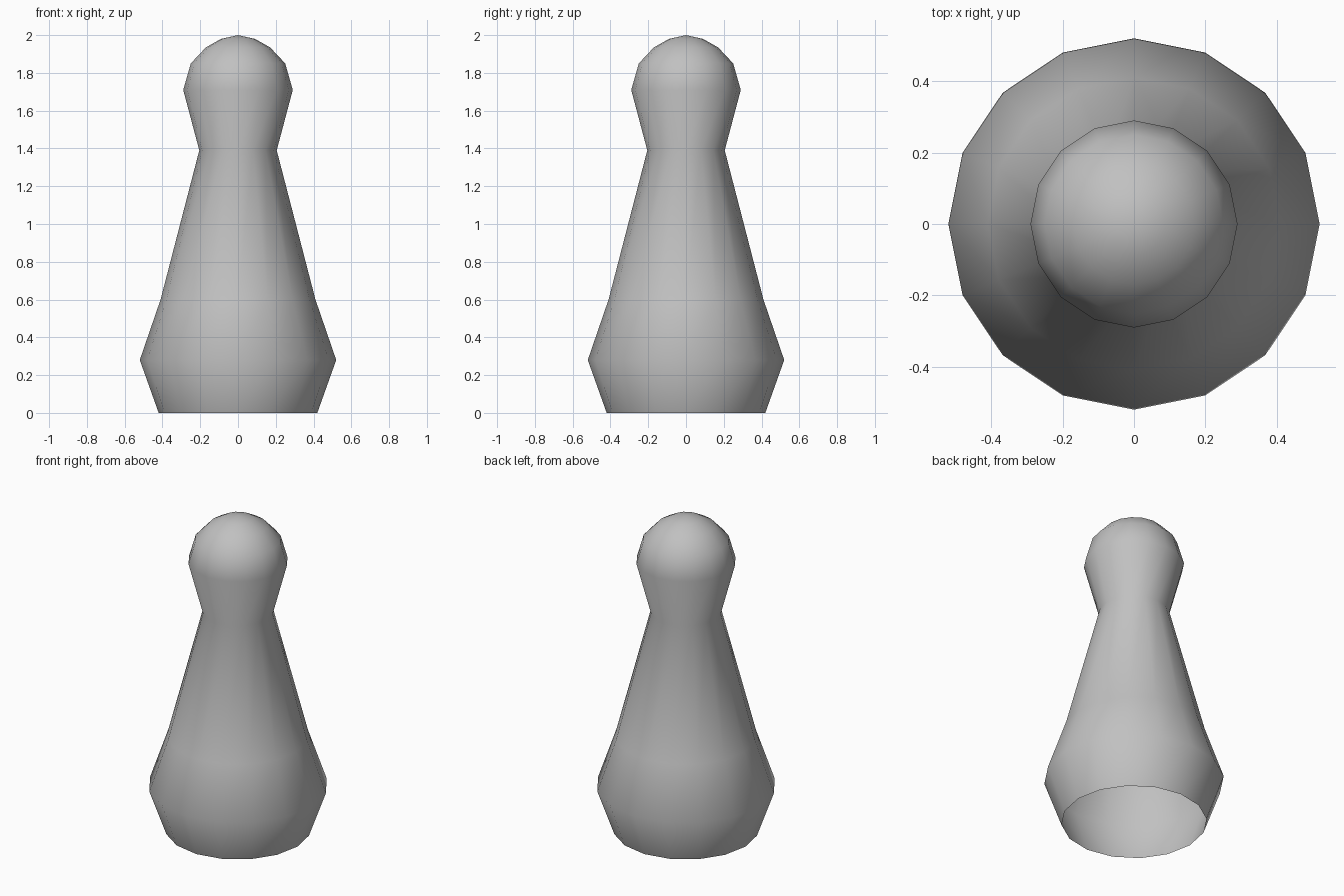
import bpy, bmesh
from math import cos, sin, tau

cube = bpy.data.objects.get("Cube")
if cube:
    bpy.data.objects.remove(cube, do_unlink=True)

SIDES = 16

grey = bpy.data.materials.new("plain_grey")
grey.use_nodes = True
colour = (0.53, 0.53, 0.53, 1)
grey.diffuse_color = colour
grey.node_tree.nodes["Principled BSDF"].inputs["Base Color"].default_value = colour

# Profile (radius, height): open foot, belly, waist, neck, head
profile = [(0.42, 0), (0.52, 0.28), (0.41, 0.6), (0.205, 1.39),
           (0.29, 1.71), (0.25, 1.85), (0.17, 1.935), (0.09, 1.98)]

bm = bmesh.new()
rings = [[bm.verts.new((r * cos(tau * i / SIDES), r * sin(tau * i / SIDES), z))
          for i in range(SIDES)] for r, z in profile]
crown = bm.verts.new((0, 0, 2))

# Walls between rings, then the fan that closes the crown
for low, high in zip(rings, rings[1:]):
    for i in range(SIDES):
        j = (i + 1) % SIDES
        bm.faces.new((low[i], low[j], high[j], high[i]))
for i in range(SIDES):
    bm.faces.new((rings[-1][i], rings[-1][(i + 1) % SIDES], crown))
for face in bm.faces:
    face.smooth = True

mesh = bpy.data.meshes.new("pawn_body")
bm.to_mesh(mesh)
bm.free()
mesh.materials.append(grey)
body = bpy.data.objects.new("pawn_body", mesh)
bpy.context.collection.objects.link(body)
